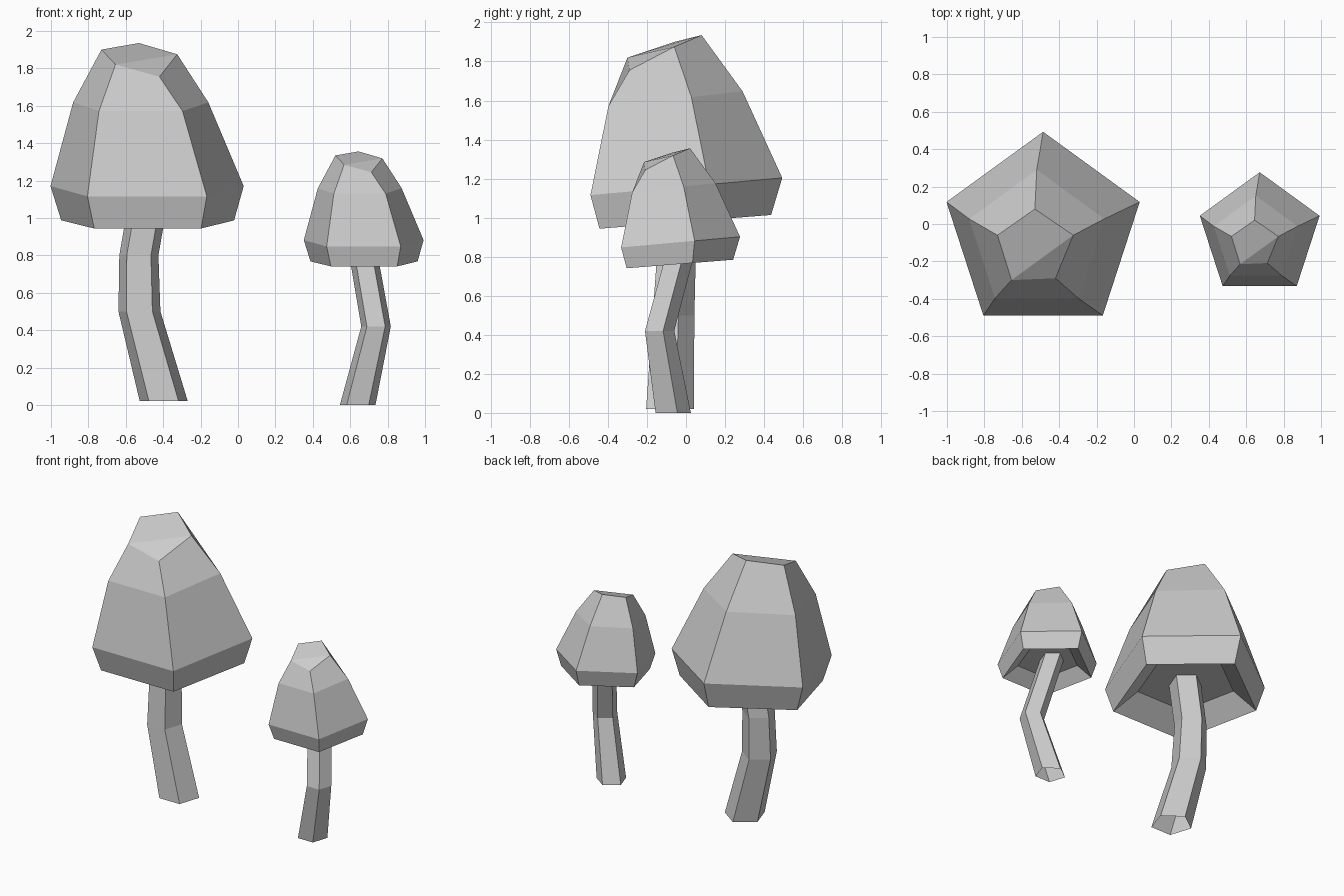
import bpy, bmesh
from math import sin, cos, radians
from mathutils import Vector

if "Cube" in bpy.data.objects:
    bpy.data.objects.remove(bpy.data.objects["Cube"])

SIDES = 5


def ring(bm, center, radius, tilt=0.0):
    """Five-sided ring with a flat side to the front, tilted up to the back."""
    verts = []
    for i in range(SIDES):
        a = radians(90 + i * 360 / SIDES)
        dx, dy = radius * cos(a), radius * sin(a)
        verts.append(bm.verts.new(Vector(center) + Vector((dx, dy, dy * tilt))))
    return verts


def bridge(bm, low, high):
    for i in range(SIDES):
        j = (i + 1) % SIDES
        bm.faces.new((low[i], low[j], high[j], high[i]))


def finish(bm, name):
    mesh = bpy.data.meshes.new(name)
    bm.to_mesh(mesh)
    bm.free()
    obj = bpy.data.objects.new(name, mesh)
    bpy.context.collection.objects.link(obj)
    return obj


def cap(name, origin, scale):
    bm = bmesh.new()
    # underside ceiling, lower rim, widest ring, shoulder
    profile = [((0, 0, -0.065), 0.325, 0.08), ((0.003, 0, -0.18), 0.486, 0.08),
               ((0, 0, 0), 0.543, 0.09), ((-0.034, -0.04, 0.45), 0.38, 0.11)]
    rings = [ring(bm, *p) for p in profile]
    # slanted crown: back, left, front left, front right, right
    crown = [bm.verts.new(c) for c in (
        (-0.044, 0.13, 0.78), (-0.244, -0.01, 0.745), (-0.169, -0.25, 0.665),
        (0.066, -0.24, 0.60), (0.161, -0.01, 0.72))]
    rings.append(crown)
    for low, high in zip(rings, rings[1:]):
        bridge(bm, low, high)
    bm.faces.new(rings[0][::-1])
    back, left, front_l, front_r, right = crown
    bm.faces.new((back, left, front_l, right))
    bm.faces.new((front_l, front_r, right))
    obj = finish(bm, name)
    obj.location = origin
    obj.scale = (scale,) * 3


def stem(name, path):
    # open bent tube following centre points and radii
    bm = bmesh.new()
    rings = [ring(bm, p[:3], p[3]) for p in path]
    for low, high in zip(rings, rings[1:]):
        bridge(bm, low, high)
    finish(bm, name)


# large mushroom
cap("large_cap", (-0.486, -0.05, 1.155), 1.0)
stem("large_stem", [(-0.397, -0.095, 0.02, 0.135), (-0.527, -0.075, 0.50, 0.118),
                    (-0.53, -0.06, 0.80, 0.110), (-0.478, -0.055, 1.10, 0.110)])

# small mushroom
cap("small_cap", (0.672, -0.06, 0.872), 0.62)
stem("small_stem", [(0.64, -0.075, 0.0, 0.10), (0.738, -0.143, 0.42, 0.083),
                    (0.664, -0.03, 0.84, 0.080)])
